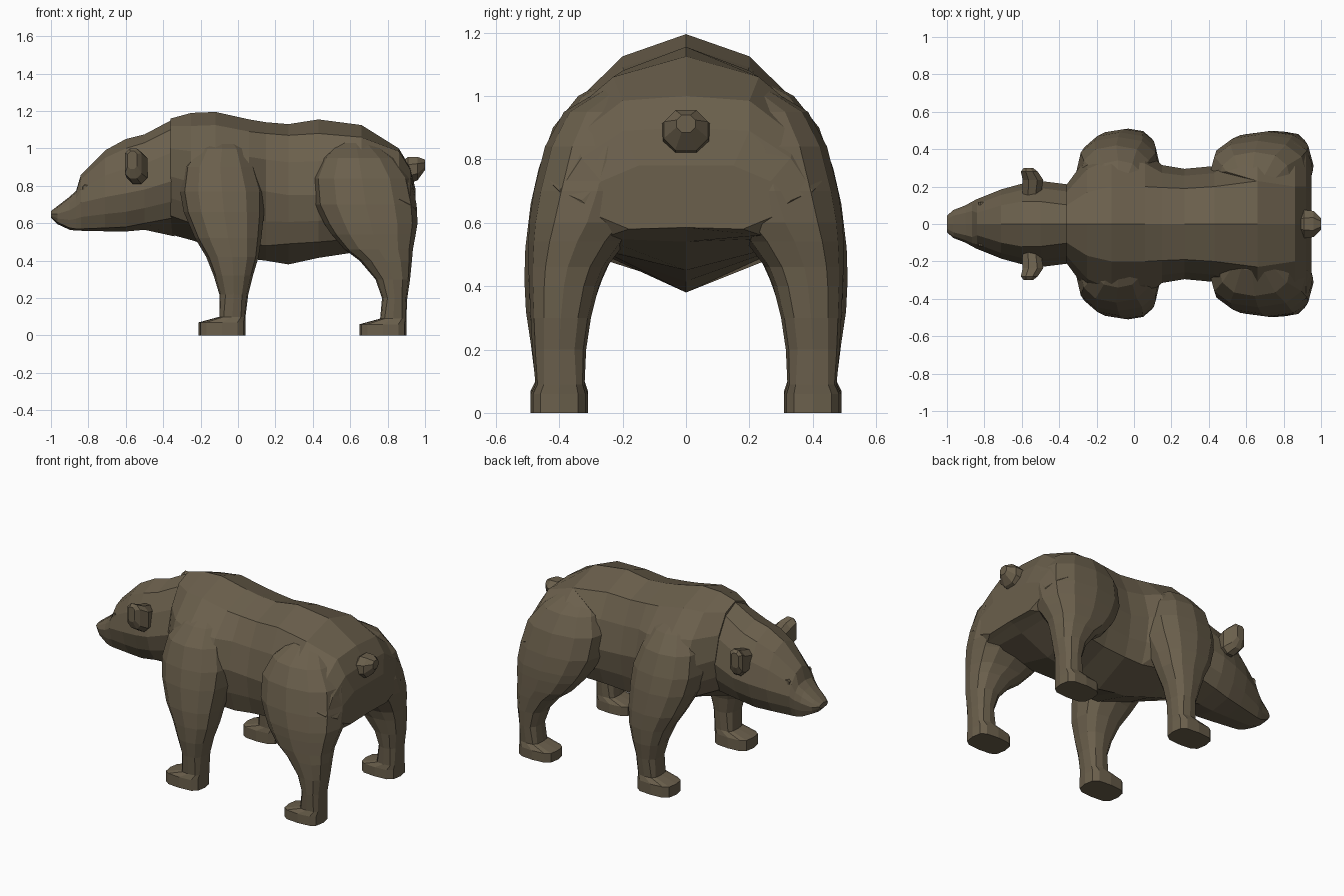
import bpy, bmesh, math

fur = bpy.data.materials.new("brown fur")
fur.diffuse_color = (0.145, 0.115, 0.072, 1)


def loft(name, rings, mirrored=False):
    """Skin a list of closed point rings, cap the ends, optionally mirror in y."""
    bm = bmesh.new()
    loops = [[bm.verts.new(p) for p in ring] for ring in rings]
    n = len(loops[0])
    for a, b in zip(loops, loops[1:]):
        for i in range(n):
            j = (i + 1) % n
            bm.faces.new((a[i], a[j], b[j], b[i]))
    bm.faces.new(loops[0])
    bm.faces.new(loops[-1])
    bmesh.ops.recalc_face_normals(bm, faces=bm.faces)
    mesh = bpy.data.meshes.new(name)
    bm.to_mesh(mesh)
    bm.free()
    mesh.materials.append(fur)
    obj = bpy.data.objects.new(name, mesh)
    bpy.context.collection.objects.link(obj)
    if mirrored:
        mod = obj.modifiers.new("mirror", 'MIRROR')
        mod.use_axis = (False, True, False)
    return obj


def body_ring(x, z_top, y_sh, z_sh, w, z_w, y_low, z_low, z_bot):
    """Symmetric cross-section: ridge, shoulder, flank, widest point, belly edge, keel."""
    side = [(y_sh, z_sh),
            (y_sh + 0.65 * (w - y_sh), z_w + 0.55 * (z_sh - z_w)),
            (w, z_w),
            (w + 0.35 * (y_low - w), z_w + 0.55 * (z_low - z_w)),
            (y_low, z_low)]
    return ([(x, 0, z_top)] + [(x, y, z) for y, z in side] + [(x, 0, z_bot)]
            + [(x, -y, z) for y, z in reversed(side)])


def octagon(axis, t, a0, a1, b0, b1):
    """Rectangle with cut corners, at position t along the given axis."""
    c = 0.29 * min(a1 - a0, b1 - b0)
    pts = [(a0 + c, b0), (a1 - c, b0), (a1, b0 + c), (a1, b1 - c),
           (a1 - c, b1), (a0 + c, b1), (a0, b1 - c), (a0, b0 + c)]
    place = {'x': lambda a, b: (t, a, b), 'y': lambda a, b: (a, t, b)}[axis]
    return [place(a, b) for a, b in pts]


def leg_ring(z, x0, x1, y0, y1):
    """Twelve-sided rounded ring, boxier at the paw than at the thigh."""
    power = 0.6 if z < 0.12 else 0.82
    ring = []
    for i in range(12):
        c, s = math.cos(i * math.pi / 6), math.sin(i * math.pi / 6)
        u = math.copysign(abs(c) ** power, c)
        v = math.copysign(abs(s) ** power, s)
        ring.append(((x0 + x1 + u * (x1 - x0)) / 2, (y0 + y1 + v * (y1 - y0)) / 2, z))
    return ring


def tube(name, axis, rings, mirrored=True):
    return loft(name, [octagon(axis, *r) for r in rings], mirrored)


# Torso, neck to rump
body = loft("body", [body_ring(*s) for s in [
    (-0.36, 1.16, 0.10, 1.12, 0.21, 0.85, 0.17, 0.64, 0.54),
    (-0.25, 1.19, 0.17, 1.12, 0.36, 0.82, 0.25, 0.60, 0.51),
    (-0.12, 1.195, 0.20, 1.125, 0.43, 0.80, 0.27, 0.55, 0.47),
    (0.06, 1.155, 0.20, 1.09, 0.39, 0.79, 0.26, 0.49, 0.41),
    (0.15, 1.14, 0.195, 1.08, 0.315, 0.77, 0.25, 0.48, 0.40),
    (0.27, 1.13, 0.19, 1.07, 0.295, 0.75, 0.24, 0.49, 0.38),
    (0.43, 1.155, 0.20, 1.08, 0.31, 0.75, 0.24, 0.50, 0.415),
    (0.66, 1.125, 0.23, 1.06, 0.45, 0.79, 0.27, 0.52, 0.45),
    (0.86, 1.00, 0.20, 0.985, 0.43, 0.73, 0.26, 0.55, 0.54),
    (0.92, 0.90, 0.20, 0.89, 0.40, 0.70, 0.24, 0.56, 0.58),
    (0.95, 0.78, 0.15, 0.78, 0.33, 0.67, 0.18, 0.58, 0.585),
]])

# Head, nose to neck
head = loft("head", [body_ring(*s) for s in [
    (-1.00, 0.665, 0.025, 0.66, 0.045, 0.65, 0.03, 0.635, 0.63),
    (-0.965, 0.692, 0.045, 0.685, 0.075, 0.65, 0.06, 0.605, 0.595),
    (-0.90, 0.742, 0.06, 0.735, 0.10, 0.67, 0.08, 0.575, 0.565),
    (-0.865, 0.775, 0.07, 0.765, 0.12, 0.69, 0.09, 0.57, 0.56),
    (-0.84, 0.86, 0.06, 0.835, 0.133, 0.71, 0.095, 0.57, 0.56),
    (-0.71, 0.99, 0.10, 0.95, 0.185, 0.74, 0.12, 0.575, 0.557),
    (-0.60, 1.05, 0.12, 1.00, 0.215, 0.76, 0.14, 0.58, 0.556),
    (-0.50, 1.075, 0.12, 1.03, 0.23, 0.78, 0.15, 0.60, 0.565),
    (-0.34, 1.16, 0.10, 1.11, 0.21, 0.83, 0.16, 0.63, 0.53),
]])

# Legs with paws, from the sole up into the body
front_legs = loft("front_legs", [leg_ring(*r) for r in [
    (0.00, -0.21, 0.04, 0.31, 0.49),
    (0.07, -0.21, 0.04, 0.31, 0.49),
    (0.10, -0.10, 0.04, 0.32, 0.475),
    (0.22, -0.10, 0.055, 0.315, 0.49),
    (0.32, -0.13, 0.08, 0.30, 0.505),
    (0.42, -0.17, 0.11, 0.265, 0.51),
    (0.52, -0.23, 0.125, 0.22, 0.507),
    (0.66, -0.29, 0.14, 0.12, 0.49),
    (0.77, -0.31, 0.14, 0.08, 0.465),
    (0.90, -0.29, 0.10, 0.05, 0.42),
    (1.00, -0.22, 0.05, 0.05, 0.34),
    (1.06, -0.15, -0.02, 0.05, 0.23),
]], True)
rear_legs = loft("rear_legs", [leg_ring(*r) for r in [
    (0.00, 0.65, 0.90, 0.31, 0.49),
    (0.06, 0.65, 0.90, 0.31, 0.49),
    (0.09, 0.76, 0.90, 0.32, 0.475),
    (0.20, 0.77, 0.905, 0.315, 0.485),
    (0.30, 0.735, 0.92, 0.30, 0.49),
    (0.40, 0.65, 0.93, 0.275, 0.495),
    (0.46, 0.57, 0.935, 0.25, 0.497),
    (0.54, 0.50, 0.95, 0.19, 0.497),
    (0.60, 0.46, 0.96, 0.13, 0.495),
    (0.70, 0.41, 0.955, 0.08, 0.48),
    (0.84, 0.40, 0.925, 0.05, 0.445),
    (0.95, 0.45, 0.84, 0.05, 0.385),
    (1.03, 0.53, 0.73, 0.05, 0.25),
]], True)

# Ears, eyes and tail
ears = tube("ears", 'y', [
    (0.14, -0.595, -0.50, 0.82, 0.95),
    (0.235, -0.595, -0.485, 0.81, 0.98),
    (0.28, -0.605, -0.515, 0.84, 1.00),
    (0.30, -0.59, -0.54, 0.89, 0.985),
])
tube("eyes", 'y', [
    (0.07, -0.835, -0.79, 0.765, 0.81),
    (0.118, -0.83, -0.795, 0.77, 0.805),
])
tail = tube("tail", 'x', [
    (0.86, -0.04, 0.04, 0.83, 0.92),
    (0.91, -0.075, 0.075, 0.81, 0.955),
    (0.96, -0.07, 0.07, 0.83, 0.955),
    (1.00, -0.03, 0.03, 0.885, 0.94),
], mirrored=False)

# Fuse the parts into one continuous skin
bpy.context.view_layer.objects.active = body
for part in (head, front_legs, rear_legs, ears, tail):
    mod = body.modifiers.new("fuse", 'BOOLEAN')
    mod.operation = 'UNION'
    mod.solver = 'EXACT'
    mod.object = part
    bpy.ops.object.modifier_apply(modifier=mod.name)
    bpy.data.objects.remove(part)
